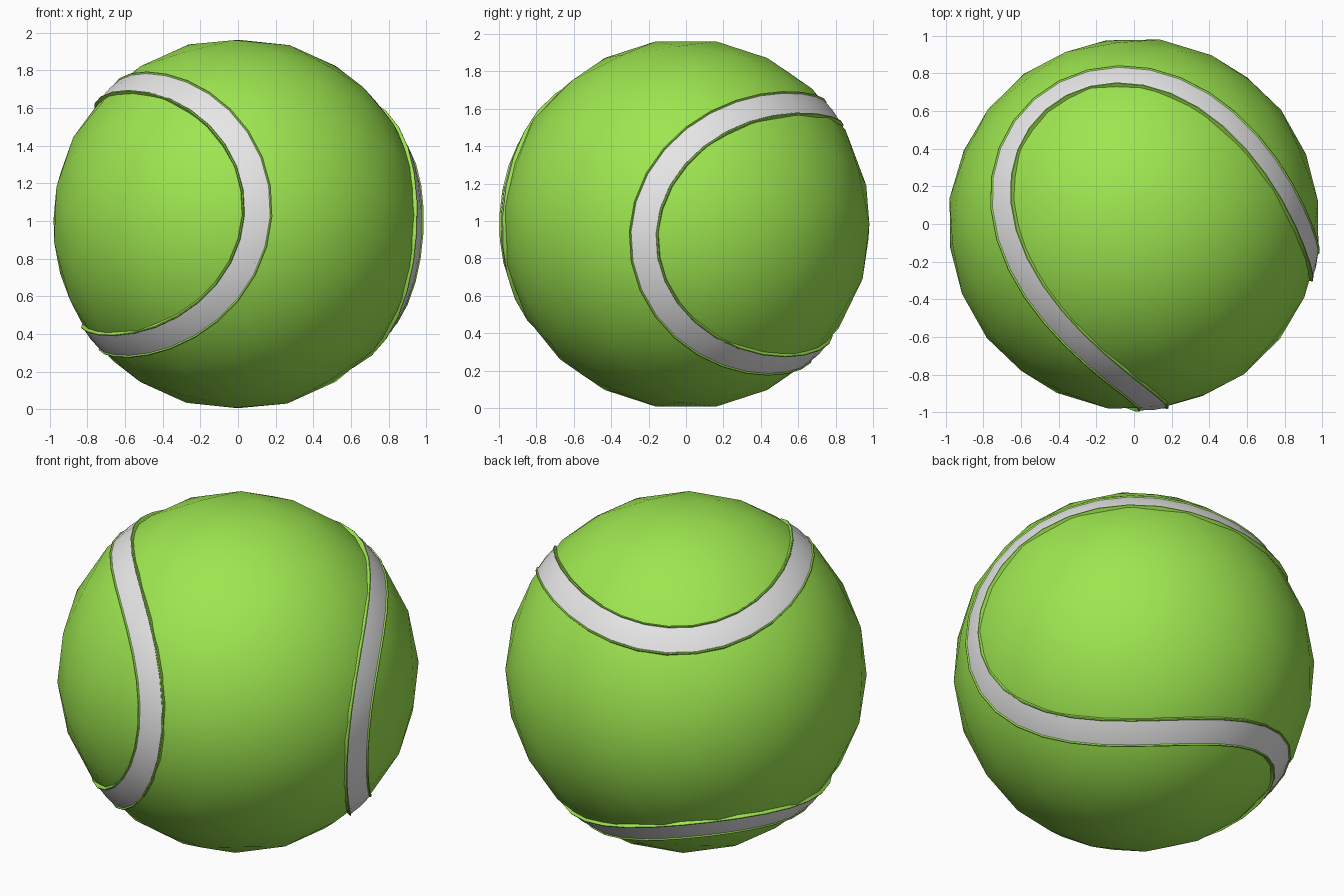
import bpy
import bmesh
from math import sin, cos, pi, radians, sqrt
from mathutils import Vector

cube = bpy.data.objects.get("Cube")
if cube:
    bpy.data.objects.remove(cube, do_unlink=True)

CENTRE = Vector((0, 0, 0.984))
UP = Vector((0, 0, 1))


def make_material(name, rgb):
    mat = bpy.data.materials.new(name)
    mat.use_nodes = True
    colour = (*rgb, 1)
    mat.diffuse_color = colour
    mat.node_tree.nodes["Principled BSDF"].inputs["Base Color"].default_value = colour
    return mat


felt = make_material("felt green", (0.34, 0.79, 0.08))
rubber = make_material("seam white", (0.8, 0.8, 0.8))


def add_object(name, bm, mat):
    mesh = bpy.data.meshes.new(name)
    bm.to_mesh(mesh)
    bm.free()
    mesh.materials.append(mat)
    obj = bpy.data.objects.new(name, mesh)
    obj.location = CENTRE
    bpy.context.collection.objects.link(obj)
    bpy.ops.object.select_all(action='DESELECT')
    obj.select_set(True)
    bpy.context.view_layer.objects.active = obj
    bpy.ops.object.shade_smooth_by_angle(angle=radians(35))
    return obj


# Ball: coarse smooth sphere turned so that an edge lies on top
bm = bmesh.new()
bmesh.ops.create_icosphere(bm, subdivisions=3, radius=0.99)
top_edge = max(bm.edges, key=lambda e: e.calc_length())
middle = (top_edge.verts[0].co + top_edge.verts[1].co).normalized()
turn = middle.rotation_difference(UP).to_matrix()
bmesh.ops.rotate(bm, verts=bm.verts, cent=(0, 0, 0), matrix=turn)
add_object("ball", bm, felt)

# Seam frame: waist axis between two lobes, with a slight roll
azimuth, roll = radians(-48.65), radians(4.5)
waist = Vector((cos(azimuth), sin(azimuth), 0))
across = Vector((-sin(azimuth), cos(azimuth), 0))
lobe_u = across * cos(roll) - UP * sin(roll)
lobe_v = UP * cos(roll) + across * sin(roll)
A, B = 0.79, 0.21
C = 2 * sqrt(A * B)
STEPS = 60


def seam_point(s):
    return (lobe_u * (A * cos(s) - B * cos(3 * s))
            + lobe_v * (A * sin(s) + B * sin(3 * s))
            + waist * (C * cos(2 * s))).normalized()


def sweep(name, profile, mat):
    """Sweep (side offset, radius) pairs along the closed seam curve."""
    bm = bmesh.new()
    rings = []
    for i in range(STEPS):
        s = 2 * pi * i / STEPS
        normal = seam_point(s)
        tangent = (seam_point(s + 0.01) - seam_point(s - 0.01)).normalized()
        side = normal.cross(tangent)
        rings.append([bm.verts.new((normal + side * off).normalized() * r)
                      for off, r in profile])
    for i, ring in enumerate(rings):
        following = rings[(i + 1) % STEPS]
        for j in range(len(profile) - 1):
            bm.faces.new((ring[j], following[j], following[j + 1], ring[j + 1]))
    return add_object(name, bm, mat)


# White band, with a thin raised felt lip along each edge
sweep("seam_band", [(-0.069, 0.992), (0, 0.995), (0.069, 0.992)], rubber)
lip = [(0.069, 0.991), (0.074, 0.999), (0.08, 0.998), (0.085, 0.965)]
sweep("seam_lip_left", lip, felt)
sweep("seam_lip_right", [(-off, r) for off, r in reversed(lip)], felt)
